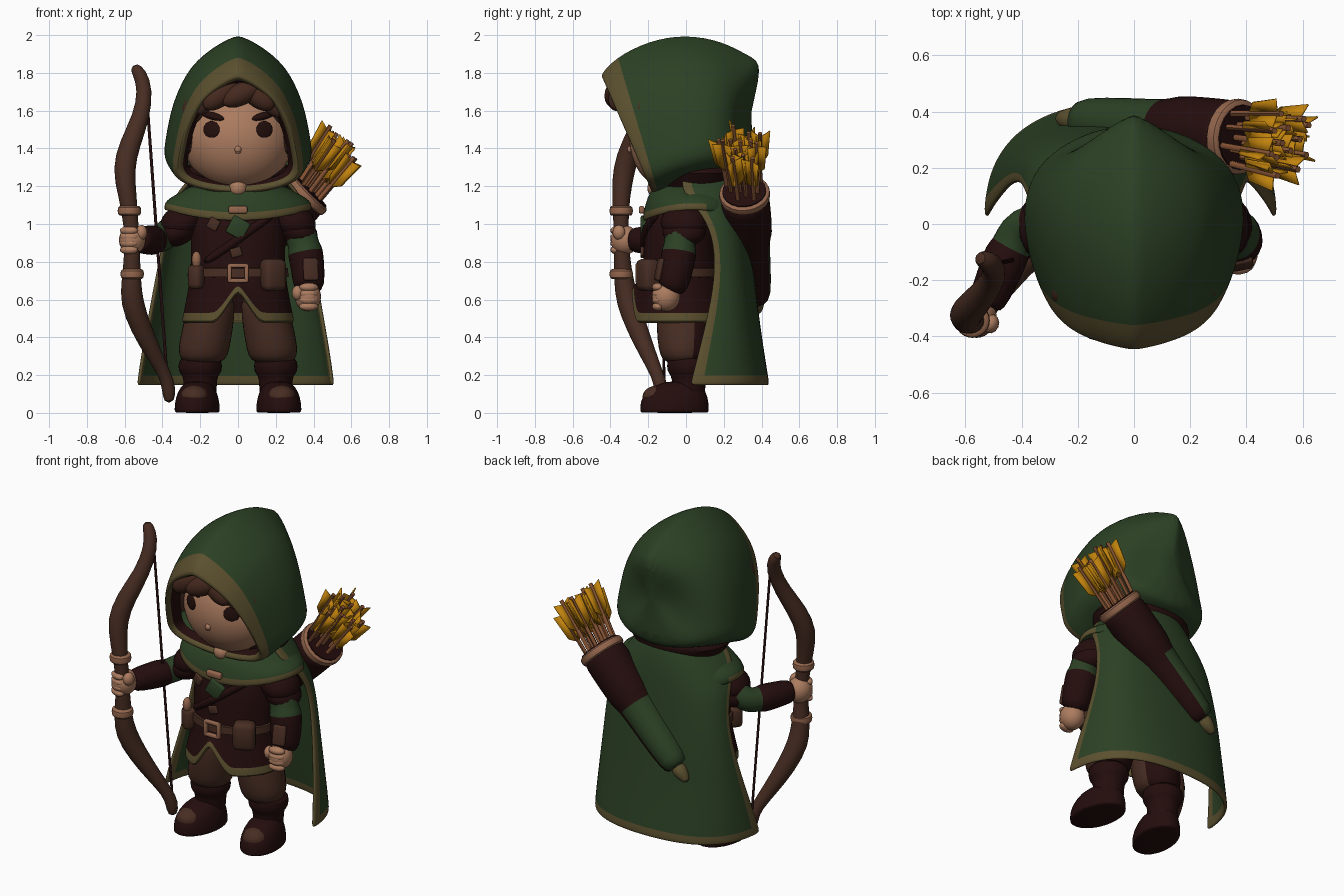
import bpy, bmesh, math, random
from mathutils import Vector, Euler

if "Cube" in bpy.data.objects:
    bpy.data.objects.remove(bpy.data.objects["Cube"])

random.seed(4)
COL = {"green": (.025, .053, .018), "olive": (.105, .08, .028), "dark brown": (.018, .004, .004),
       "brown": (.064, .026, .016), "skin": (.41, .2, .115), "hair": (.06, .022, .013),
       "gold": (.52, .22, .004), "tan": (.3, .135, .075), "shaft": (.25, .09, .035), "eye": (.018, .005, .004)}
MAT = {}
for n, c in COL.items():
    MAT[n] = bpy.data.materials.new(n)
    MAT[n].diffuse_color = (*c, 1)


def finish(name, bm, mats, sub=0, solid=0, angle=60):
    bmesh.ops.recalc_face_normals(bm, faces=bm.faces)
    me = bpy.data.meshes.new(name)
    bm.to_mesh(me)
    bm.free()
    for m in mats:
        me.materials.append(MAT[m])
    ob = bpy.data.objects.new(name, me)
    bpy.context.collection.objects.link(ob)
    if solid:
        mod = ob.modifiers.new("solid", 'SOLIDIFY')
        mod.thickness = solid
        mod.offset = 0
    if sub:
        ob.modifiers.new("sub", 'SUBSURF').levels = sub
    bpy.ops.object.select_all(action='DESELECT')
    ob.select_set(True)
    bpy.context.view_layer.objects.active = ob
    bpy.ops.object.shade_smooth_by_angle(angle=math.radians(angle))
    return ob


def loft(name, rings, mats, rule=None, closed=True, caps=(True, True), sub=1, solid=0):
    """Skin rings of points; rule(row, column) picks the material."""
    bm = bmesh.new()
    vs = [[bm.verts.new(p) for p in r] for r in rings]
    n = len(rings[0])
    for i in range(len(vs) - 1):
        for j in range(n if closed else n - 1):
            k = (j + 1) % n
            f = bm.faces.new((vs[i][j], vs[i][k], vs[i + 1][k], vs[i + 1][j]))
            f.material_index = rule(i, j) if rule else 0
    for on, row, i in ((caps[0], vs[0], 0), (caps[1], vs[-1], len(vs) - 2)):
        if on and closed:
            bm.faces.new(row).material_index = rule(i, 0) if rule else 0
    return finish(name, bm, mats, sub, solid)


def oval(cx, cy, z, rx, ry, n=24):
    return [(cx + rx * math.sin(2 * math.pi * k / n), cy - ry * math.cos(2 * math.pi * k / n), z) for k in range(n)]


def tube(name, pts, mats, rule=None, n=12, sub=1):
    """Round tube through (x, y, z, radius) points."""
    P = [Vector(p[:3]) for p in pts]
    axis = (P[-1] - P[0]).normalized()
    ref = Vector((0, 0, 1)) if abs(axis.y) > .7 else Vector((0, 1, 0))
    rings = []
    for i, p in enumerate(pts):
        d = (P[min(i + 1, len(P) - 1)] - P[max(i - 1, 0)]).normalized()
        a = d.cross(ref).normalized()
        b = d.cross(a)
        rings.append([P[i] + p[3] * (a * math.cos(t) + b * math.sin(t))
                      for t in (2 * math.pi * k / n for k in range(n))])
    return loft(name, rings, mats, rule, sub=sub)


def solid_shape(name, make, loc, size, mat, rot, bevel=0):
    bm = bmesh.new()
    make(bm)
    e = Euler(rot).to_matrix()
    for v in bm.verts:
        v.co = e @ Vector([a * b for a, b in zip(v.co, size)]) + Vector(loc)
    if bevel:
        bmesh.ops.bevel(bm, geom=bm.edges[:], offset=bevel, segments=2, affect='EDGES', profile=.5)
    return finish(name, bm, [mat])


def ball(name, loc, size, mat, rot=(0, 0, 0), seg=20):
    return solid_shape(name, lambda bm: bmesh.ops.create_uvsphere(
        bm, u_segments=seg, v_segments=seg // 2 + 2, radius=1), loc, size, mat, rot)


def box(name, loc, size, mat, rot=(0, 0, 0), bevel=.02):
    return solid_shape(name, lambda bm: bmesh.ops.create_cube(bm, size=1), loc, size, mat, rot, bevel)


# Hood: tilted pointed rings from the face opening to the back tip
U = [0, .02, .06, .12, .2, .3, .45, .6, .72, .83, .92, .98, 1]
W = [0, .11, .26, .43, .6, .73, .86, .93, .97, 1, .88, .48, 0]
HOOD = [(-.33, 1.74, -.13, 1.22, .27, 0), (-.43, 1.765, -.175, 1.2, .295, 0), (-.465, 1.785, -.19, 1.17, .325, 0),
        (-.375, 1.885, -.155, 1.15, .35, 0), (-.2, 1.975, -.07, 1.19, .385, 0), (0, 2.01, .06, 1.23, .405, 0),
        (.2, 1.97, .19, 1.26, .37, .02), (.33, 1.895, .3, 1.28, .28, .06), (.425, 1.85, .37, 1.31, .15, .11)]
rings = []
for yt, zt, yb, zb, w, dent in HOOD:
    side = [(w * b, yt + (yb - yt) * a - dent * math.sin(math.pi * a), zt + (zb - zt) * a) for a, b in zip(U, W)]
    rings.append(side + [(-x, y, z) for x, y, z in side[-2:0:-1]])
loft("hood", rings, ["dark brown", "olive", "green"], lambda i, j: 0 if i == 0 else 1 if i < 3 else 2,
     caps=(False, True), sub=2)
loft("neck_collar", [oval(0, .05, z, rx, ry) for z, rx, ry in
                     ((1.08, .2, .15), (1.2, .26, .2), (1.27, .33, .25), (1.33, .3, .23))], ["dark brown"])

# Head, face and hair
ball("head", (0, -.06, 1.445), (.29, .24, .27), "skin", seg=32)
ball("hair_cap", (0, .02, 1.5), (.32, .27, .3), "hair", seg=28)
ball("nose", (0, -.297, 1.395), (.018, .014, .018), "skin")
ball("nose_shade", (0, -.3, 1.378), (.014, .006, .006), "tan")
for s in (-1, 1):
    ball("eye", (s * .14, -.265, 1.5), (.047, .009, .045), "eye", (0, 0, s * .44))
    ball("eyebrow", (s * .135, -.25, 1.572), (.068, .02, .02), "eye", (0, -s * .25, s * .4))
    ball("sideburn", (s * .265, -.16, 1.5), (.03, .06, .13), "hair")
for x, y, z, t, l in ((-.23, -.24, 1.62, .35, .1), (-.17, -.31, 1.665, .6, .1), (-.09, -.36, 1.685, .9, .115),
                      (.02, -.375, 1.69, 1.1, .115), (.1, -.355, 1.68, -.9, .11), (.17, -.3, 1.66, -.6, .11),
                      (.23, -.23, 1.62, -.35, .11)):
    ball("hair_lock", (x, y, z), (.06, .055, l), "hair", (-.15, t, 0))

# Cape: open arcs from the shoulders to the hem, edged in olive
T = [-1, -.955, -.8, -.6, -.4, -.2, 0, .2, .4, .6, .8, .955, 1]
CAPE = [(1.27, .22, -.02, .27), (1.17, .31, -.03, .3), (1.05, .375, .09, .315), (.9, .39, .15, .33),
        (.7, .41, .15, .355), (.5, .445, .11, .38), (.3, .48, .06, .41), (.185, .495, .03, .43), (.145, .5, .02, .435)]
rings = []
for z, rx, yf, yb in CAPE:
    row = []
    for t in T:
        a = t * math.radians(90)
        x = rx * math.copysign(abs(math.sin(a)) ** .85, a)
        row.append((x * (1.05 if x < 0 and z < .8 else 1), yf + (yb - yf) * max(0, math.cos(a)) ** .75, z))
    rings.append(row)
loft("cape", rings, ["green", "olive"], lambda i, j: int(i == 7 or j in (0, 11)), closed=False, sub=2, solid=.022)

# Shoulder mantle with olive front edge, higher over the shoulders, and clasp
rings = []
for z, rx, ry, k in ((1.22, .2, .16, 0), (1.17, .29, .23, 0), (1.1, .365, .25, .03), (1.06, .385, .26, .05),
                     (1.015, .39, .265, .06)):
    rings.append([(x, y, q + k * (x / rx) ** 2) for x, y, q in oval(0, .04, z, rx, ry)])
loft("mantle", rings, ["green", "olive"], lambda i, j: int(i == 3 and (j < 7 or j > 16)),
     caps=(False, False), solid=.015)
box("clasp", (0, -.235, 1.075), (.1, .03, .04), "tan", bevel=.01)
ball("throat", (0, -.155, 1.19), (.05, .05, .05), "skin")

# Tunic with a notched olive hem
rings = []
for z, rx, ry, notch in ((1.13, .2, .14, 0), (1.0, .25, .185, 0), (.85, .25, .195, 0), (.74, .25, .2, 0),
                         (.62, .27, .225, .08), (.52, .29, .25, .17), (.48, .3, .262, .17), (.475, .28, .24, .17)):
    rings.append([(x, y, q + (notch * max(0, 1 - abs(x) / .115) if y < 0 else 0))
                  for x, y, q in oval(0, -.03, z, rx, ry, 56)])
loft("tunic", rings, ["dark brown", "olive"], lambda i, j: int(i >= 5), caps=(True, False))

# Belt, buckle, pouches and chest strap
loft("belt", [oval(0, -.03, z, rx, ry) for z, rx, ry in
              ((.715, .24, .19), (.72, .267, .217), (.765, .265, .215), (.77, .24, .19))], ["brown"], sub=0)
for x in (-.045, .045):
    box("buckle_side", (x, -.255, .74), (.022, .025, .095), "tan", bevel=.006)
for z in (.7, .78):
    box("buckle_bar", (0, -.255, z), (.1, .025, .022), "tan", bevel=.006)
box("pouch", (.185, -.2, .73), (.13, .1, .17), "brown", (0, 0, .5), .03)
box("small_pouch", (-.22, -.17, .72), (.08, .08, .13), "brown", (0, 0, -.6), .025)
ball("vial", (-.22, -.19, .81), (.025, .025, .045), "tan")
tube("chest_strap", [(.2, -.15, 1.06, .025), (.08, -.215, .98, .025), (-.05, -.228, .88, .025),
                     (-.19, -.18, .79, .025)], ["dark brown"], n=8)
box("strap_tab", (0, -.225, .98), (.1, .03, .1), "green", (0, .5, 0), .008)
box("strap_patch", (-.13, -.21, 1.0), (.06, .02, .06), "brown", (0, .5, -.3), .006)
box("strap_buckle", (-.01, -.232, .85), (.06, .02, .05), "brown", (0, -.3, 0), .008)

# Trousers, brown in front and dark behind, and boots
for s in (-1, 1):
    loft("trouser_leg", [oval(s * x, -.01, z, rx, ry, 16) for z, x, rx, ry in
                         ((.66, .13, .12, .15), (.5, .15, .135, .15), (.38, .175, .14, .145),
                          (.3, .185, .135, .13), (.26, .185, .1, .1))], ["brown", "dark brown"],
         lambda i, j: int(5 <= j <= 10))
    loft("boot_shaft", [oval(s * .2, .015, z, r, r, 16) for z, r in
                        ((.03, .09), (.15, .088), (.2, .095), (.215, .118), (.28, .12), (.295, .09))], ["dark brown"])
    rows = []
    for z, w, k in ((0, .112, 1), (.005, .12, 1.02), (.03, .12, 1.02), (.08, .114, 1), (.14, .092, .78), (.17, .05, .4)):
        rows.append([(x + s * .02 * (-y / .2), y, q) for x, y, q in oval(s * .21, -.06 + .06 * (1 - k), z, w, .18 * k, 20)])
    loft("boot_foot", rows, ["dark brown"])
    ball("toe_cap", (s * .23, -.15, .085), (.075, .08, .06), "brown")

# Arms
for s in (-1, 1):
    ball("shoulder_guard", (s * .3, -.01, 1.01), (.115, .125, .09), "dark brown", (0, s * .4, 0))
    ball("shoulder_guard_lower", (s * .32, -.01, .96), (.105, .115, .075), "dark brown", (0, s * .4, 0))
tube("hanging_arm", [(.28, 0, 1.04, .08), (.325, -.02, .96, .09), (.335, -.03, .935, .088), (.35, -.035, .88, .085),
                     (.355, -.035, .86, .1), (.37, -.05, .77, .092), (.375, -.07, .67, .088), (.372, -.085, .645, .06)],
     ["dark brown", "green"], lambda i, j: int(i in (2, 3)))
box("bracer_plate", (.385, -.142, .76), (.08, .025, .12), "brown", (-.2, 0, .2), .01)
tube("bow_arm", [(-.28, 0, 1.03, .08), (-.37, 0, .95, .08), (-.415, -.03, .92, .078), (-.44, -.09, .915, .072),
                 (-.45, -.1, .915, .085), (-.49, -.2, .915, .078), (-.525, -.28, .915, .07), (-.53, -.29, .915, .05)],
     ["dark brown", "green"], lambda i, j: int(i in (1, 2)))


def hand(loc, rot, thumb):
    ball("hand", loc, (.07, .075, .078), "skin", rot)
    for k in range(4):
        o = Euler(rot).to_matrix() @ Vector((0, -.045, .05 - k * .034))
        ball("finger", Vector(loc) + o, (.052, .03, .024), "skin", rot, 12)
    ball("thumb", Vector(loc) + Vector(thumb), (.03, .035, .04), "skin", rot, 12)


hand((.37, -.105, .615), (0, 0, .1), (-.055, -.035, .02))
hand((-.56, -.325, .915), (0, 0, -.4), (.05, -.03, .04))

# Bow
BOW = [(-.555, -.12, 1.84, .024), (-.52, -.13, 1.8, .04), (-.49, -.16, 1.71, .042), (-.51, -.22, 1.57, .047),
       (-.575, -.29, 1.42, .058), (-.608, -.33, 1.29, .062), (-.585, -.345, 1.15, .05), (-.565, -.345, 1.0, .04),
       (-.56, -.34, .84, .042), (-.565, -.33, .7, .054), (-.565, -.31, .59, .064), (-.515, -.26, .45, .058),
       (-.445, -.2, .31, .045), (-.385, -.15, .2, .034), (-.365, -.13, .13, .04), (-.365, -.125, .05, .028)]
tube("bow", BOW, ["brown"])
tube("bow_string", [(-.485, -.14, 1.7, .008), (-.372, -.115, .13, .008)], ["dark brown"], n=6, sub=0)
for x, z in ((-.575, 1.07), (-.56, .735)):
    tube("bow_grip_ring", [(x, -.343, z - .027, .045), (x, -.343, z - .025, .066), (x, -.343, z + .025, .066),
                           (x, -.343, z + .027, .045)], ["tan"])

# Quiver on the back, dark on its outer side and green below
top, low = Vector((.37, .31, 1.16)), Vector((-.2, .37, .6))
ax = (top - low).normalized()


def on_axis(t, r):
    return (*low.lerp(top, t), r)


quiver = tube("quiver", [on_axis(t, r) for t, r in ((0, .06), (.03, .085), (.3, .1), (.58, .108), (.6, .128),
              (.8, .132), (.93, .132), (1, .13))], ["green", "dark brown"], n=16)
for f in quiver.data.polygons:
    rel = f.center - low
    t = rel.dot(ax) / (top - low).length
    out = (rel - ax * rel.dot(ax)).normalized()
    f.material_index = int(t > .58 or out.dot(Vector((.72, 0, -.7))) > .3)
tube("quiver_tip", [on_axis(-.13, .018), on_axis(-.07, .04), on_axis(.02, .055)], ["olive"])
tube("quiver_rim", [on_axis(.95, .12), on_axis(.96, .143), on_axis(1.02, .143), on_axis(1.025, .12)], ["tan"])
tube("quiver_mouth", [on_axis(1.0, .118), on_axis(1.03, .116)], ["dark brown"], n=20, sub=0)

# Arrows: shafts with three gold vanes each
sx = ax.cross(Vector((0, 1, 0))).normalized()
sy = ax.cross(sx)
lean = (ax + Vector((-.1, 0, .14))).normalized()
for k in range(13):
    a = k * 2.4
    r = .095 * math.sqrt((k + .3) / 13)
    off = sx * math.cos(a) * r + sy * math.sin(a) * r
    d = (lean + off * .9).normalized()
    base = top + off - ax * .1
    end = base + d * random.uniform(.4, .47)
    tube("arrow_shaft", [(*base, .012), (*end, .012)], ["shaft"], n=6, sub=0)
    bm = bmesh.new()
    for v in range(3):
        b = a + v * 2.094
        o = sx * math.cos(b) + sy * math.sin(b)
        bm.faces.new([bm.verts.new(end + d * h + o * w) for h, w in
                      ((-.2, .005), (-.16, .045), (-.01, .058), (-.025, .005))])
    finish("arrow_vane", bm, ["gold"], solid=.007)

for m in bpy.data.materials:
    if m.users and not m.is_grease_pencil:
        m.use_nodes = True
        m.node_tree.nodes["Principled BSDF"].inputs["Base Color"].default_value = m.diffuse_color
